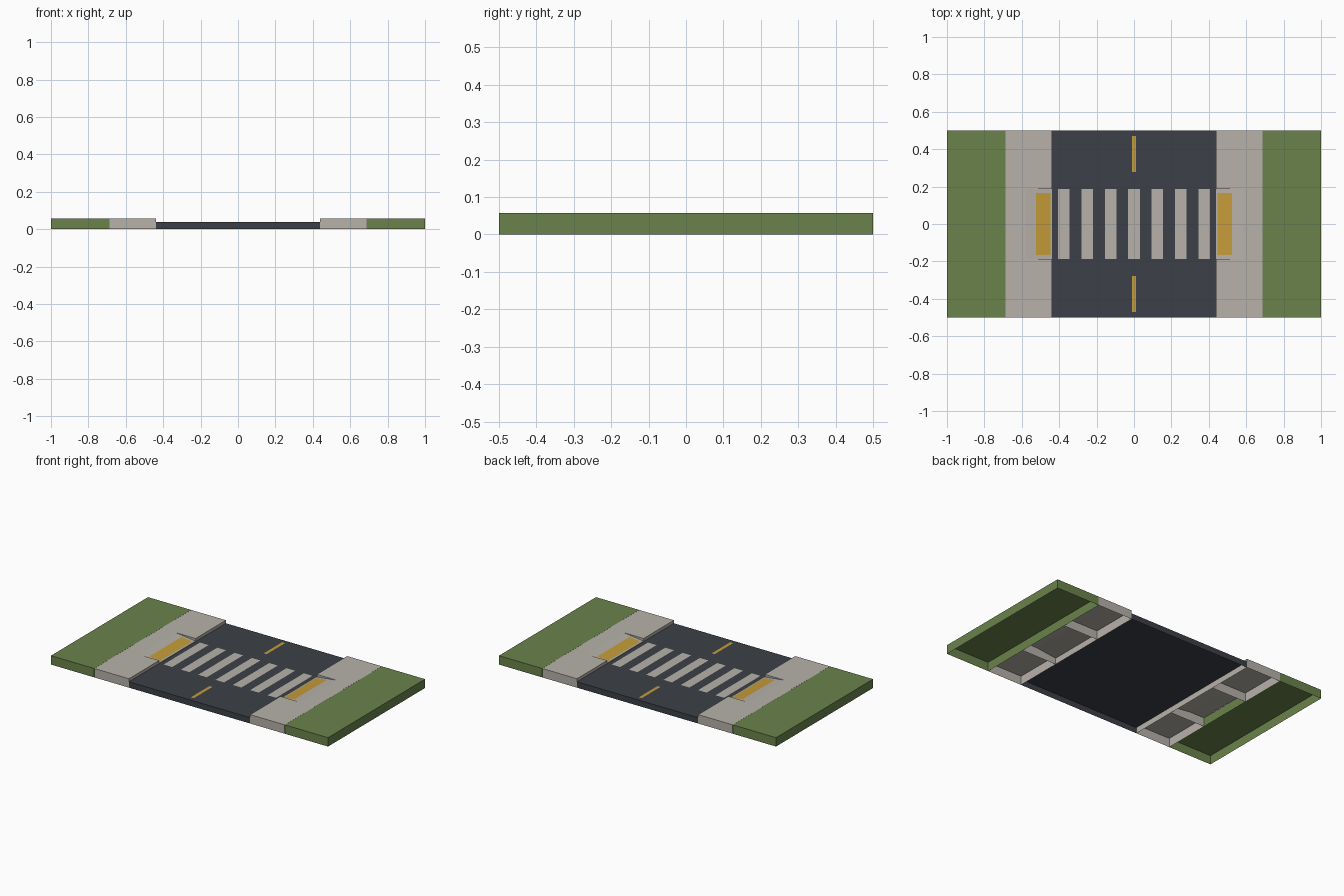
import bpy

cube = bpy.data.objects.get("Cube")
if cube:
    bpy.data.objects.remove(cube, do_unlink=True)


def material(name, rgb):
    mat = bpy.data.materials.new(name)
    mat.use_nodes = True
    color = (*rgb, 1)
    mat.diffuse_color = color
    mat.node_tree.nodes["Principled BSDF"].inputs["Base Color"].default_value = color
    return mat


GRASS = material("grass green", (0.145, 0.225, 0.07))
ASPHALT = material("asphalt grey", (0.045, 0.051, 0.063))
CONCRETE = material("pale concrete", (0.474, 0.445, 0.402))
YELLOW = material("road yellow", (0.56, 0.333, 0.04))

ROAD_X, WALK_X, RAMP_X = 0.4375, 0.6875, 0.58
ROAD_Z, CURB_Z, LIP_Z = 0.038, 0.058, 0.041
CROSS_Y, END_Y = 0.1875, 0.5


def strip(name, profile, y0, y1, mat, caps=()):
    """Sweep an open (x, z) profile along y; caps lists the y ends to close."""
    n = len(profile)
    verts = [(x, y, z) for y in (y0, y1) for x, z in profile]
    faces = [(i, i + 1, n + i + 1, n + i) for i in range(n - 1)]
    # The bottom stays open, so caps are built only under each top span
    for end in caps:
        base = len(verts)
        ring = [verts[end * n + i] for i in range(n)]
        lows = [(ring[0][0], ring[0][1], 0), (ring[-1][0], ring[-1][1], 0)]
        loop = [end * n + i for i in range(n)]
        if ring[0][2] > 0:
            verts.append(lows[0])
            loop.insert(0, base)
        if ring[-1][2] > 0:
            verts.append(lows[1])
            loop.append(len(verts) - 1)
        faces.append(tuple(loop if end else reversed(loop)))
    # Keep faces outward when the profile runs towards -x
    if profile[-1][0] < profile[0][0]:
        faces = [tuple(reversed(f)) for f in faces]
    else:
        faces = list(faces)
    # Sweep faces wind upward for profiles running towards +x
    mesh = bpy.data.meshes.new(name)
    mesh.from_pydata(verts, [], faces)
    mesh.materials.append(mat)
    obj = bpy.data.objects.new(name, mesh)
    bpy.context.collection.objects.link(obj)
    return obj


def tray(x0, x1, z):
    return [(x0, 0), (x0, z), (x1, z), (x1, 0)]


# Road slab, open below and along the curbs
strip("road", [(-ROAD_X, ROAD_Z), (ROAD_X, ROAD_Z)], -END_Y, END_Y, ASPHALT, (0, 1))

# Crossing stripes
paint = ROAD_Z + 0.002
for i in range(-3, 4):
    x = i * 0.125
    strip(f"crossing_stripe_{i + 4}", [(x - 0.031, paint), (x + 0.031, paint)],
          -CROSS_Y, CROSS_Y, CONCRETE)

# Centre line dashes
for name, y in (("front", -0.375), ("back", 0.375)):
    strip(f"{name}_lane_dash", [(-0.0105, paint), (0.0105, paint)],
          y - 0.096, y + 0.096, YELLOW)


def ramp_z(x):
    return LIP_Z + (CURB_Z - LIP_Z) * (x - ROAD_X) / (RAMP_X - ROAD_X)


# Verges, pavements, dropped curbs and warning pads on both sides
for side, s in (("left", 1), ("right", -1)):
    def flip(profile):
        return [(s * x, z) for x, z in profile]

    strip(f"{side}_grass", flip(tray(WALK_X + 0.0005, 1, CURB_Z)),
          -END_Y, END_Y, GRASS, (0, 1))
    for name, y0, y1 in (("front", -END_Y, -CROSS_Y), ("back", CROSS_Y, END_Y)):
        strip(f"{side}_{name}_pavement", flip(tray(ROAD_X, WALK_X, CURB_Z)),
              y0, y1, CONCRETE, (0, 1))
    strip(f"{side}_curb_ramp",
          flip([(ROAD_X, 0), (ROAD_X, LIP_Z), (RAMP_X, CURB_Z), (WALK_X, CURB_Z)]),
          -CROSS_Y, CROSS_Y, CONCRETE)
    strip(f"{side}_warning_pad",
          flip([(x, ramp_z(x) + 0.002) for x in (0.447, 0.524)]),
          -0.166, 0.166, YELLOW)
